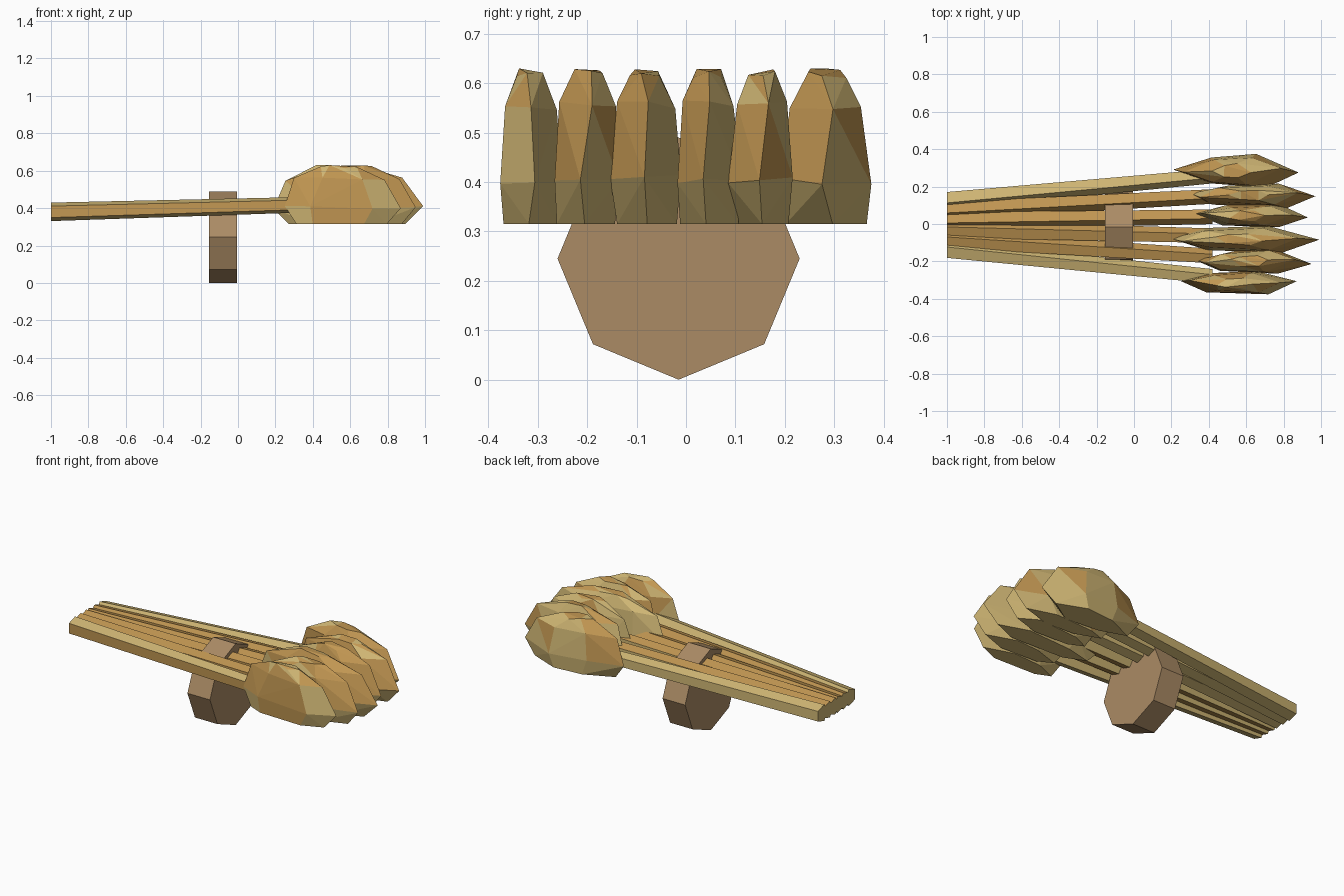
import bpy, bmesh, math, random
from mathutils import Matrix, Vector

random.seed(4)
cube = bpy.data.objects.get("Cube")
if cube:
    bpy.data.objects.remove(cube, do_unlink=True)


def material(name, rgb):
    m = bpy.data.materials.new(name)
    m.use_nodes = True
    colour = (*rgb, 1)
    m.diffuse_color = colour
    m.node_tree.nodes["Principled BSDF"].inputs["Base Color"].default_value = colour
    return m


straw = material("pale straw", (0.63, 0.47, 0.175))
ochre = material("golden ochre", (0.54, 0.31, 0.085))
brown = material("binding brown", (0.41, 0.26, 0.13))


def finish(name, bm, mats, rule=None):
    bmesh.ops.recalc_face_normals(bm, faces=bm.faces)
    if rule:
        for f in bm.faces:
            f.material_index = int(rule(f))
    mesh = bpy.data.meshes.new(name)
    bm.to_mesh(mesh)
    bm.free()
    for m in mats:
        mesh.materials.append(m)
    obj = bpy.data.objects.new(name, mesh)
    bpy.context.collection.objects.link(obj)
    return obj


def hull(name, points, rule):
    bm = bmesh.new()
    verts = [bm.verts.new(p) for p in points]
    bmesh.ops.convex_hull(bm, input=verts)
    loose = [v for v in bm.verts if not v.link_faces]
    bmesh.ops.delete(bm, geom=loose, context='VERTS')
    bmesh.ops.dissolve_limit(bm, angle_limit=0.02, verts=bm.verts, edges=bm.edges)
    return finish(name, bm, [straw, ochre], rule)


# Binding: an eight-sided block around the stalks
bm = bmesh.new()
turn = Matrix.Translation((-0.08, -0.015, 0.245)) @ Matrix.Rotation(math.pi / 2, 4, 'Y')
bmesh.ops.create_cone(bm, cap_ends=True, segments=8, radius1=0.245,
                      radius2=0.245, depth=0.15, matrix=turn)
finish("binding", bm, [brown])


# Stalks: five-sided rods with an upright outer side, fanning out to the ears
def pentagon(x, y, z, r, side):
    return [Vector((x, y - side * r * math.cos(a), z + r * math.sin(a)))
            for a in (math.tau * k / 5 for k in range(5))]


def stalk_rule(outer):
    # outer rods have pale tops, inner rods golden ones
    if outer:
        return lambda f: f.normal.y < -0.9
    return lambda f: f.normal.z > 0.2 or f.normal.y < -0.2


for i in range(6):
    t = i / 2.5 - 1
    side = 1 if t > 0 else -1
    hull(f"stalk_{i + 1}",
         pentagon(-1, 0.134 * t - 0.005, 0.38, 0.052, side)
         + pentagon(0.42, 0.272 * t - 0.012, 0.42, 0.043, side),
         stalk_rule(i in (0, 5)))

# Ears: faceted grains with a flat underside and a pointed tip
# Each row gives centre y, back x, tip x, half width
ears = [(-0.315, 0.25, 0.87, 0.064), (-0.2, 0.33, 0.95, 0.068),
        (-0.08, 0.19, 0.99, 0.07), (0.045, 0.32, 0.93, 0.066),
        (0.152, 0.3, 0.97, 0.064), (0.285, 0.21, 0.88, 0.09)]

# Levels: height, back inset, tip inset, width factor
levels = [(0.315, 0.1, 0.12, 0.88), (0.405, 0.0, 0.0, 1.0),
          (0.555, 0.08, 0.14, 0.8), (0.62, 0.31, 0.38, 0.42)]


def jitter(s):
    return random.uniform(-s, s)


def ear_rule(f):
    # mostly golden on one flank, pale beneath and on the other
    n = f.normal
    if n.z < -0.08:
        return False
    return random.random() < (0.8 if n.y < -0.15 else 0.3)


for i, (y, back, tip, half) in enumerate(ears):
    length = tip - back
    points = []
    for level, (z, a, b, w) in enumerate(levels):
        x0, x1 = back + a * length, tip - b * length
        rough = 0.01 if level else 0
        points += [(x0, y + jitter(0.015), z + jitter(rough)),
                   (x1, y + jitter(0.015), z + jitter(rough))]
        for side in (-1, 1):
            for at, bulge in ((0.25, 0.8), (0.7, 1.0)):
                points.append((x0 + (at + jitter(0.08)) * (x1 - x0),
                               y + side * half * w * bulge + jitter(0.004),
                               z + jitter(rough)))
    hull(f"ear_{i + 1}", points, ear_rule)
